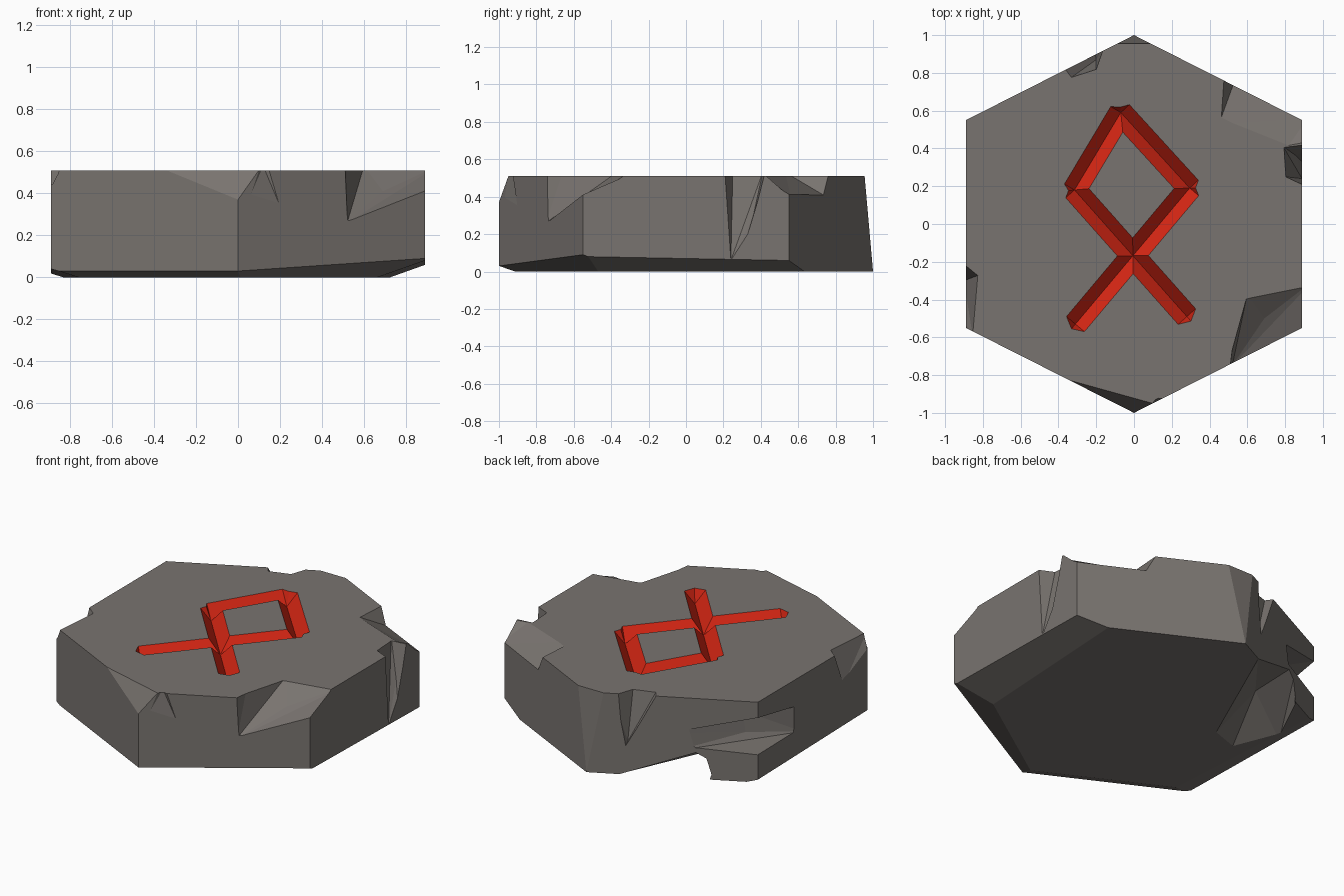
import bpy, bmesh, math
from mathutils import Vector

if "Cube" in bpy.data.objects:
    bpy.data.objects.remove(bpy.data.objects["Cube"])

H = 0.51


def material(name, rgb):
    m = bpy.data.materials.new(name)
    m.diffuse_color = (*rgb, 1)
    m.use_nodes = True
    m.node_tree.nodes["Principled BSDF"].inputs["Base Color"].default_value = m.diffuse_color
    return m


stone = material("grey stone", (0.19, 0.173, 0.16))
paint = material("red groove", (0.70, 0.02, 0.007))


def finish(bm, name):
    bmesh.ops.recalc_face_normals(bm, faces=bm.faces)
    me = bpy.data.meshes.new(name)
    bm.to_mesh(me)
    bm.free()
    ob = bpy.data.objects.new(name, me)
    bpy.context.collection.objects.link(ob)
    return ob


def slice_off(bm, a, b, c):
    """Break off everything beyond the plane through three points."""
    a, b, c = Vector(a), Vector(b), Vector(c)
    n = (b - a).cross(c - a).normalized()
    if n.dot(Vector((0, 0, 0.25)) - a) > 0:
        n = -n
    geom = bm.verts[:] + bm.edges[:] + bm.faces[:]
    bmesh.ops.bisect_plane(bm, geom=geom, dist=1e-5, plane_co=a, plane_no=n, clear_outer=True)
    bmesh.ops.holes_fill(bm, edges=[e for e in bm.edges if e.is_boundary], sides=0)


def carve(ob, points):
    """Subtract the convex hull of a few points."""
    bm = bmesh.new()
    for p in points:
        bm.verts.new(p)
    res = bmesh.ops.convex_hull(bm, input=bm.verts[:])
    loose = {g for g in res["geom_interior"] + res["geom_unused"] if isinstance(g, bmesh.types.BMVert)}
    bmesh.ops.delete(bm, geom=list(loose), context='VERTS')
    cutter = finish(bm, "cutter")
    cutter.hide_render = True
    mod = ob.modifiers.new("carve", 'BOOLEAN')
    mod.object, mod.operation, mod.solver = cutter, 'DIFFERENCE', 'EXACT'
    bpy.context.view_layer.objects.active = ob
    bpy.ops.object.modifier_apply(modifier=mod.name)
    bpy.data.objects.remove(cutter)


# Hexagonal slab
bm = bmesh.new()
outline = [(0, 1), (-0.89, 0.55), (-0.89, -0.55), (0, -1), (0.89, -0.55), (0.89, 0.55)]
base = bm.faces.new([bm.verts.new((x, y, 0)) for x, y in outline])
ext = bmesh.ops.extrude_face_region(bm, geom=[base])
bmesh.ops.translate(bm, vec=(0, 0, H), verts=[g for g in ext["geom"] if isinstance(g, bmesh.types.BMVert)])
bmesh.ops.recalc_face_normals(bm, faces=bm.faces)

# Worn bottom edges and the two pointed ends
for tri in [
    ((-0.89, -0.55, 0.03), (0, -1, 0.03), (-0.45, -0.68, 0)),
    ((0, -1, 0.03), (0.89, -0.55, 0.09), (0.12, -0.84, 0)),
    ((0.89, -0.55, 0.08), (0.89, 0.5, 0.06), (0.69, 0, 0)),
    ((-0.89, -0.55, 0.04), (-0.89, 0.45, 0.02), (-0.78, -0.2, 0)),
    ((0, 1, 0), (-0.08, 0.955, H), (0.09, 0.955, H)),
    ((0, -1, 0.37), (-0.08, -0.9, H), (0.1, -0.95, H)),
]:
    slice_off(bm, *tri)
slab = finish(bm, "rune_stone")

# Broken chips around the rim
T = 0.53
chips = [
    # front right corner
    [(0.6, -0.37, T), (0.95, -0.3, T), (0.52, -0.66, T), (0.5, -0.82, T), (0.97, -0.68, T),
     (0.69, -0.5, 0.41), (0.95, -0.6, 0.40), (0.52, -0.75, 0.26)],
    # back right corner
    [(0.45, 0.53, T), (0.47, 0.82, T), (0.97, 0.62, T), (0.8, 0.39, T), (0.96, 0.42, T),
     (0.72, 0.6, 0.46), (0.92, 0.56, 0.4), (0.53, 0.75, 0.4)],
    # slit in the right side
    [(0.79, 0.41, T), (0.8, 0.25, T), (0.95, 0.18, T), (0.95, 0.43, T),
     (0.89, 0.24, 0.06), (0.92, 0.3, 0.1), (0.86, 0.36, 0.3)],
    # back left edge notch
    [(-0.4, 0.85, T), (-0.34, 0.77, T), (-0.2, 0.815, T), (-0.15, 0.96, T),
     (-0.2, 0.87, 0.2), (-0.3, 0.84, 0.42), (-0.22, 1, 0.12)],
    # slot in the back left corner
    [(-0.5, 0.79, 0.3), (-0.5, 0.82, 0.2), (-0.96, 0.6, 0.43), (-0.96, 0.6, 0.17),
     (-0.92, 0.15, 0.34), (-0.92, 0.15, 0.18), (-0.7, 0.43, 0.36), (-0.72, 0.43, 0.23)],
    # undercut below the back left side
    [(-0.12, 0.97, -0.02), (-0.52, 0.07, -0.02), (-0.72, 0, -0.02), (-0.84, 0.3, -0.02),
     (-0.68, 0.63, -0.02), (-0.57, 0.78, 0.17), (-0.56, 0.42, 0.15), (-0.45, 0.88, -0.02)],
    # left rim
    [(-0.93, -0.18, T), (-0.82, -0.27, T), (-0.85, -0.62, T), (-0.96, -0.6, T),
     (-0.9, -0.3, 0.3), (-0.9, -0.52, 0.4)],
    # front face dent
    [(0.04, -1.05, T), (0.3, -0.95, T), (0.12, -0.925, T), (0.2, -0.9, 0.34), (0.02, -1, 0.3)],
]
for pts in chips:
    carve(slab, pts)


# Rune strokes: V-shaped grooves
def groove(a, b, half=0.062, depth=0.085, lift=0.02, tip=0.04):
    a, b = Vector((*a, H)), Vector((*b, H))
    d = (b - a).normalized()
    n = Vector((-d.y, d.x, 0)) * half * (1 + lift / depth)
    up, down = Vector((0, 0, lift)), Vector((0, 0, -depth))
    carve(slab, [a + n + up, a - n + up, b + n + up, b - n + up,
                 a - d * tip + up, b + d * tip + up, a + down, b + down])


top, left, right = (-0.07, 0.59), (-0.315, 0.18), (0.295, 0.19)
groove(top, left)
groove(top, right)
groove(left, (0.28, -0.49))
groove(right, (-0.31, -0.53))

# Stone everywhere, red on the sloping faces inside the rune
slab.data.materials.clear()
slab.data.materials.append(stone)
slab.data.materials.append(paint)
for f in slab.data.polygons:
    c = f.center
    inside = abs(c.x) < 0.42 and abs(c.y) < 0.7 and c.z > 0.38
    f.material_index = 1 if inside and f.normal.z < 0.99 else 0
    f.use_smooth = False
